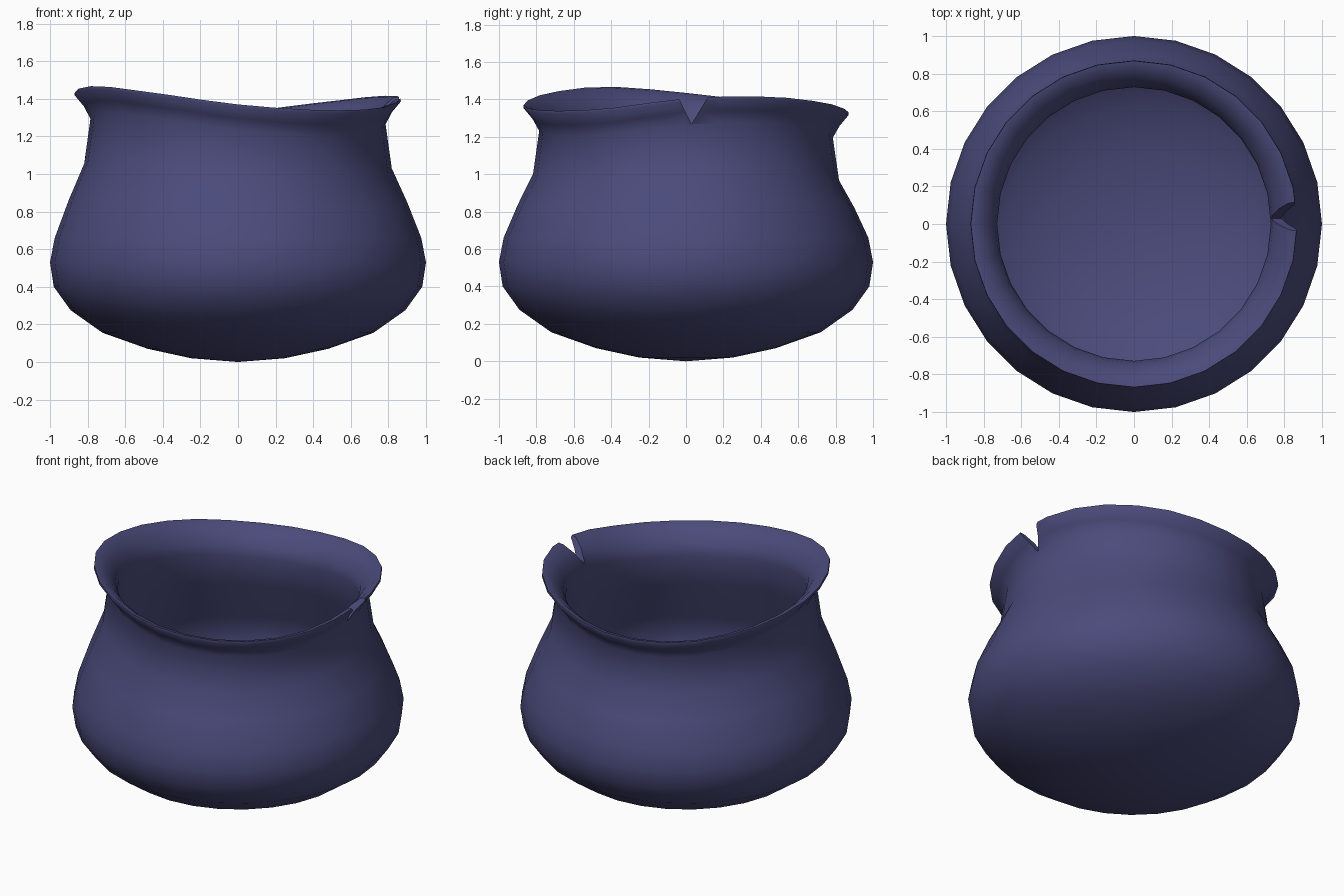
import bpy, bmesh, math

if "Cube" in bpy.data.objects:
    bpy.data.objects.remove(bpy.data.objects["Cube"])

SIDES = 28
# rim height every 30 degrees, counter-clockwise from +x
RIM = [1.405, 1.415, 1.38, 1.332, 1.33, 1.38, 1.435, 1.468, 1.43, 1.37, 1.34, 1.35]
MEAN = 1.405


def rim_height(a):
    t = (a / math.radians(30)) % 12
    i = int(t)
    f = t - i
    p0, p1, p2, p3 = (RIM[(i + k) % 12] for k in (-1, 0, 1, 2))
    return 0.5 * (2 * p1 + (p2 - p0) * f + (2 * p0 - 5 * p1 + 4 * p2 - p3) * f * f
                  + (3 * p1 - p0 - 3 * p2 + p3) * f ** 3)


# (radius, height, share of the rim wave): outside up to the lip, then inside down
PROFILE = [
    (0.25, 0.02, 0), (0.48, 0.07, 0), (0.72, 0.155, 0), (0.89, 0.275, 0),
    (0.98, 0.40, 0), (1.0, 0.53, 0), (0.975, 0.66, 0), (0.90, 0.85, 0.4),
    (0.818, 1.03, 0.85), (0.785, 1.265, 0.95), (0.82, 1.33, 1), (0.87, 1.39, 1),
    (0.868, 1.405, 1), (0.835, 1.398, 1), (0.78, 1.35, 1), (0.74, 1.29, 1),
    (0.728, 1.23, 0.95), (0.76, 1.02, 0.8), (0.91, 0.68, 0), (0.94, 0.53, 0),
    (0.91, 0.42, 0), (0.82, 0.31, 0), (0.66, 0.20, 0), (0.40, 0.11, 0),
]

# pot: lathed thick shell with a wavy lip
bm = bmesh.new()
rings = []
for r, z, w in PROFILE:
    ring = []
    for k in range(SIDES):
        a = 2 * math.pi * k / SIDES
        ring.append(bm.verts.new((r * math.cos(a), r * math.sin(a),
                                  z + w * (rim_height(a) - MEAN))))
    rings.append(ring)
for lo, hi in zip(rings, rings[1:]):
    for k in range(SIDES):
        n = (k + 1) % SIDES
        bm.faces.new((lo[k], lo[n], hi[n], hi[k]))
under, floor = bm.verts.new((0, 0, 0)), bm.verts.new((0, 0, 0.07))
for k in range(SIDES):
    n = (k + 1) % SIDES
    bm.faces.new((under, rings[0][n], rings[0][k]))
    bm.faces.new((floor, rings[-1][k], rings[-1][n]))
bmesh.ops.recalc_face_normals(bm, faces=bm.faces)
me = bpy.data.meshes.new("pot")
bm.to_mesh(me)
bm.free()
pot = bpy.data.objects.new("pot", me)
bpy.context.collection.objects.link(pot)
mat = bpy.data.materials.new("dark_indigo")
mat.diffuse_color = (0.07, 0.07, 0.2, 1)
mat.use_nodes = True
mat.node_tree.nodes["Principled BSDF"].inputs["Base Color"].default_value = mat.diffuse_color
me.materials.append(mat)
bpy.context.view_layer.objects.active = pot
pot.select_set(True)
bpy.ops.object.shade_smooth_by_angle(angle=math.radians(60))

# chip in the lip: V-shaped wedge cutter
bm = bmesh.new()
tri = [(0.03, 1.268), (0.175, 1.51), (-0.09, 1.51)]
a, b = ([bm.verts.new((x, y, z)) for y, z in tri] for x in (0.6, 1.2))
bm.faces.new(a)
bm.faces.new(b)
for i in range(3):
    j = (i + 1) % 3
    bm.faces.new((a[i], a[j], b[j], b[i]))
bmesh.ops.recalc_face_normals(bm, faces=bm.faces)
cm = bpy.data.meshes.new("chip_cutter")
bm.to_mesh(cm)
bm.free()
cm.materials.append(mat)
cutter = bpy.data.objects.new("chip_cutter", cm)
bpy.context.collection.objects.link(cutter)
cutter.hide_render = True
mod = pot.modifiers.new("chip", 'BOOLEAN')
mod.operation = 'DIFFERENCE'
mod.solver = 'EXACT'
mod.object = cutter
bpy.ops.object.modifier_apply(modifier=mod.name)
bpy.data.objects.remove(cutter)
